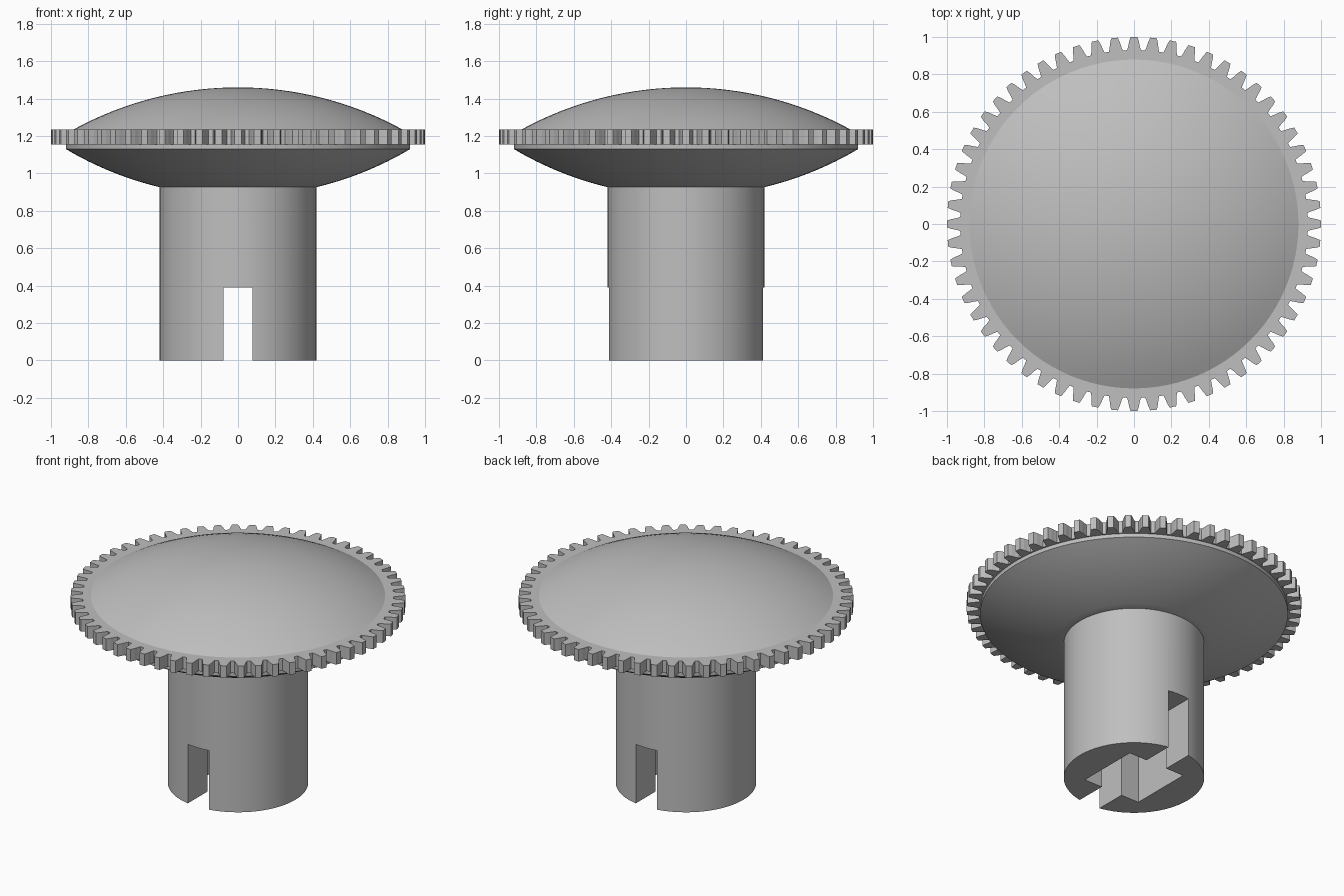
import bpy, bmesh, math

cube = bpy.data.objects.get("Cube")
if cube:
    bpy.data.objects.remove(cube, do_unlink=True)

GREY = (0.52, 0.52, 0.52, 1.0)
mat = bpy.data.materials.new("plain grey")
mat.use_nodes = True
mat.diffuse_color = GREY
mat.node_tree.nodes["Principled BSDF"].inputs["Base Color"].default_value = GREY

SEGMENTS = 96


def make_object(name, bm):
    bmesh.ops.recalc_face_normals(bm, faces=bm.faces)
    mesh = bpy.data.meshes.new(name)
    bm.to_mesh(mesh)
    bm.free()
    mesh.materials.append(mat)
    ob = bpy.data.objects.new(name, mesh)
    bpy.context.collection.objects.link(ob)
    return ob


def prism(name, outline, z0, z1):
    """Extrude a flat outline from z0 up to z1."""
    bm = bmesh.new()
    base = bm.faces.new([bm.verts.new((x, y, z0)) for x, y in outline])
    top = bmesh.ops.extrude_face_region(bm, geom=[base])["geom"]
    verts = [v for v in top if isinstance(v, bmesh.types.BMVert)]
    bmesh.ops.translate(bm, verts=verts, vec=(0, 0, z1 - z0))
    return make_object(name, bm)


def lathe(name, profile):
    """Spin a (radius, height) profile about the z axis."""
    bm = bmesh.new()
    verts = [bm.verts.new((r, 0, z)) for r, z in profile]
    edges = [bm.edges.new(pair) for pair in zip(verts, verts[1:])]
    bmesh.ops.spin(bm, geom=verts + edges, cent=(0, 0, 0), axis=(0, 0, 1),
                   angle=2 * math.pi, steps=SEGMENTS)
    bmesh.ops.remove_doubles(bm, verts=bm.verts, dist=0.0001)
    return make_object(name, bm)


def activate(ob):
    bpy.ops.object.select_all(action="DESELECT")
    ob.select_set(True)
    bpy.context.view_layer.objects.active = ob


def smooth(ob):
    activate(ob)
    bpy.ops.object.shade_smooth_by_angle(angle=math.radians(25))


def arc(r0, r1, steps, height):
    radii = [r0 + (r1 - r0) * i / steps for i in range(steps + 1)]
    return [(r, height(r)) for r in radii]


# Stem: cylinder with a square socket and a slot running front to back
circle = [(0.42 * math.cos(2 * math.pi * i / SEGMENTS),
           0.42 * math.sin(2 * math.pi * i / SEGMENTS)) for i in range(SEGMENTS)]
stem = prism("stem", circle, 0, 0.94)

s, w, far = 0.208, 0.077, 0.6
half = [(s, -s), (s, s), (w, s), (w, far), (-w, far), (-w, s)]
cross = half + [(-x, -y) for x, y in half]
cutter = prism("socket_cutter", cross, -0.2, 0.39)
cutter.hide_render = True
cut = stem.modifiers.new("socket", "BOOLEAN")
cut.operation = "DIFFERENCE"
cut.solver = "EXACT"
cut.object = cutter
activate(stem)
bpy.ops.object.modifier_apply(modifier=cut.name)
bpy.data.objects.remove(cutter, do_unlink=True)
smooth(stem)

# Curved underside with a thin vertical rim
R = 1.8
under = arc(0.42, 0.92, 12, lambda r: 2.677 - math.sqrt(R * R - r * r))
smooth(lathe("underside_bowl", [(0, under[0][1])] + under + [(0.92, 1.16), (0, 1.16)]))

# Gear ring
TEETH = 60
pitch = 2 * math.pi / TEETH
tooth = [(-0.040, 0.93), (-0.033, 0.95), (-0.027, 0.975), (-0.018, 1.0)]
tooth += [(-a, r) for a, r in reversed(tooth)]
outline = [(r * math.cos(i * pitch + a), r * math.sin(i * pitch + a))
           for i in range(TEETH) for a, r in tooth]
prism("gear_ring", outline, 1.155, 1.235)

# Shallow domed cap
RC = 1.83
cap = arc(0.0, 0.88, 16, lambda r: 1.46 - RC + math.sqrt(RC * RC - r * r))
smooth(lathe("domed_cap", cap + [(0.88, 1.23), (0, 1.23)]))
